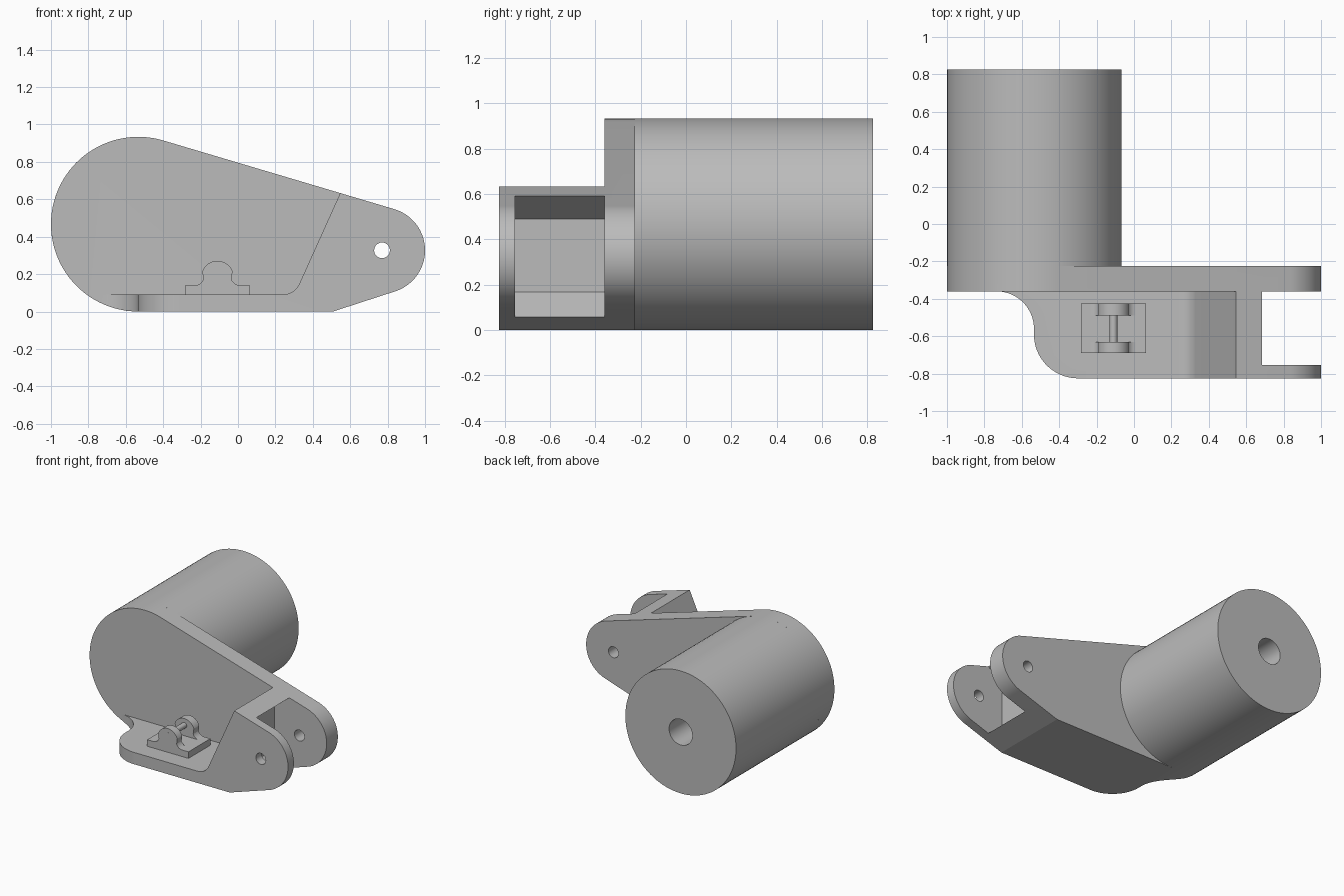
import bpy
import bmesh
from math import cos, sin, radians

cube = bpy.data.objects.get("Cube")
if cube:
    bpy.data.objects.remove(cube, do_unlink=True)

grey = bpy.data.materials.new("plain_grey")
grey.use_nodes = True
colour = (0.5, 0.5, 0.5, 1)
grey.diffuse_color = colour
grey.node_tree.nodes["Principled BSDF"].inputs["Base Color"].default_value = colour


def arc(cx, cy, r, start, end, steps=24):
    """Points along an arc, angles in degrees."""
    angles = [radians(start + (end - start) * i / steps) for i in range(steps + 1)]
    return [(cx + r * cos(a), cy + r * sin(a)) for a in angles]


def prism(name, points, low, high, axis="y"):
    """Extrude a profile along y (points are x, z) or z (points are x, y)."""
    def place(p, h):
        return (p[0], h, p[1]) if axis == "y" else (p[0], p[1], h)
    bm = bmesh.new()
    base = bm.faces.new([bm.verts.new(place(p, low)) for p in points])
    moved = bmesh.ops.extrude_face_region(bm, geom=[base])["geom"]
    shift = (0, high - low, 0) if axis == "y" else (0, 0, high - low)
    bmesh.ops.translate(bm, vec=shift,
                        verts=[g for g in moved if isinstance(g, bmesh.types.BMVert)])
    bmesh.ops.recalc_face_normals(bm, faces=bm.faces)
    mesh = bpy.data.meshes.new(name)
    bm.to_mesh(mesh)
    bm.free()
    mesh.materials.append(grey)
    obj = bpy.data.objects.new(name, mesh)
    bpy.context.collection.objects.link(obj)
    return obj


def rod(name, x, z, r, low, high, steps=72):
    return prism(name, arc(x, z, r, 0, 360, steps)[:-1], low, high)


def activate(obj):
    bpy.ops.object.select_all(action="DESELECT")
    obj.select_set(True)
    bpy.context.view_layer.objects.active = obj


def cut(obj, cutter):
    mod = obj.modifiers.new("cut", "BOOLEAN")
    mod.operation = "DIFFERENCE"
    mod.solver = "EXACT"
    mod.object = cutter
    activate(obj)
    bpy.ops.object.modifier_apply(modifier=mod.name)
    bpy.data.objects.remove(cutter, do_unlink=True)


def smooth(obj):
    activate(obj)
    bpy.ops.object.shade_smooth_by_angle(angle=radians(14))


# Main dimensions
FRONT, WALL, PLATE_BACK, BACK = -0.825, -0.36, -0.225, 0.825
DRUM_X, DRUM_Z, DRUM_R = -0.533, 0.467, 0.467
PIVOT_X, PIVOT_Z, PIVOT_R = 0.77, 0.327, 0.23
FLOOR = 0.09

# Arm body: teardrop outline extruded through plate, floor and fork
outline = (arc(PIVOT_X, PIVOT_Z, PIVOT_R, -72, 73.45, 40)
           + arc(DRUM_X, DRUM_Z, DRUM_R, 73.45, 270, 60)
           + [(0.508, 0)])
body = prism("arm_body", outline, FRONT, PLATE_BACK)

# Open shelf above the floor, ending in a sloped shoulder
shelf = ([(-2, FLOOR)] + arc(0.237, FLOOR + 0.1, 0.1, 270, 335.8, 12)
         + [(0.937, 1.5), (-2, 1.5)])
cut(body, prism("shelf_cutter", shelf, -1, WALL))

# S-shaped left edge of the floor
edge = ([(-2, WALL)] + arc(-0.735, WALL - 0.2, 0.2, 90, 0)
        + arc(-0.3, FRONT + 0.235, 0.235, 180, 270)
        + [(-0.3, -1), (-2, -1)])
cut(body, prism("edge_cutter", edge, -1, 2, "z"))

# Fork slot with a tapered pocket
slot = [(0.685, 1), (0.685, 0.592), (0.56, 0.49), (0.56, 0.168),
        (0.685, 0.057), (0.685, -1), (2, -1), (2, 1)]
cut(body, prism("slot_cutter", slot, -0.755, WALL))

# Pivot hole through both fork arms
cut(body, rod("pivot_cutter", PIVOT_X, PIVOT_Z, 0.042, -1, 0, 32))
smooth(body)

# Drum with a blind bore in its back end
drum = rod("drum", DRUM_X, DRUM_Z, DRUM_R, PLATE_BACK, BACK, 96)
cut(drum, rod("bore_cutter", DRUM_X, DRUM_Z, 0.098, 0.2, 1, 48))
smooth(drum)

# Small bracket: base, two lugs and a pin
LUG_X, TOP = -0.11, 0.14
prism("bracket_base", [(-0.283, FLOOR), (0.065, FLOOR), (0.065, TOP), (-0.283, TOP)],
      -0.69, -0.425)
right_flare = arc(0.012, TOP + 0.05, 0.05, 270, 200, 10)
left_flare = [(2 * LUG_X - x, z) for x, z in reversed(right_flare)]
lug = right_flare + arc(LUG_X, 0.185, 0.086, 20, 160, 28) + left_flare
for name, low, high in (("front_lug", -0.69, -0.63), ("back_lug", -0.49, -0.425)):
    smooth(prism(name, lug, low, high))
smooth(rod("bracket_pin", LUG_X, 0.22, 0.021, -0.691, -0.424, 32))
